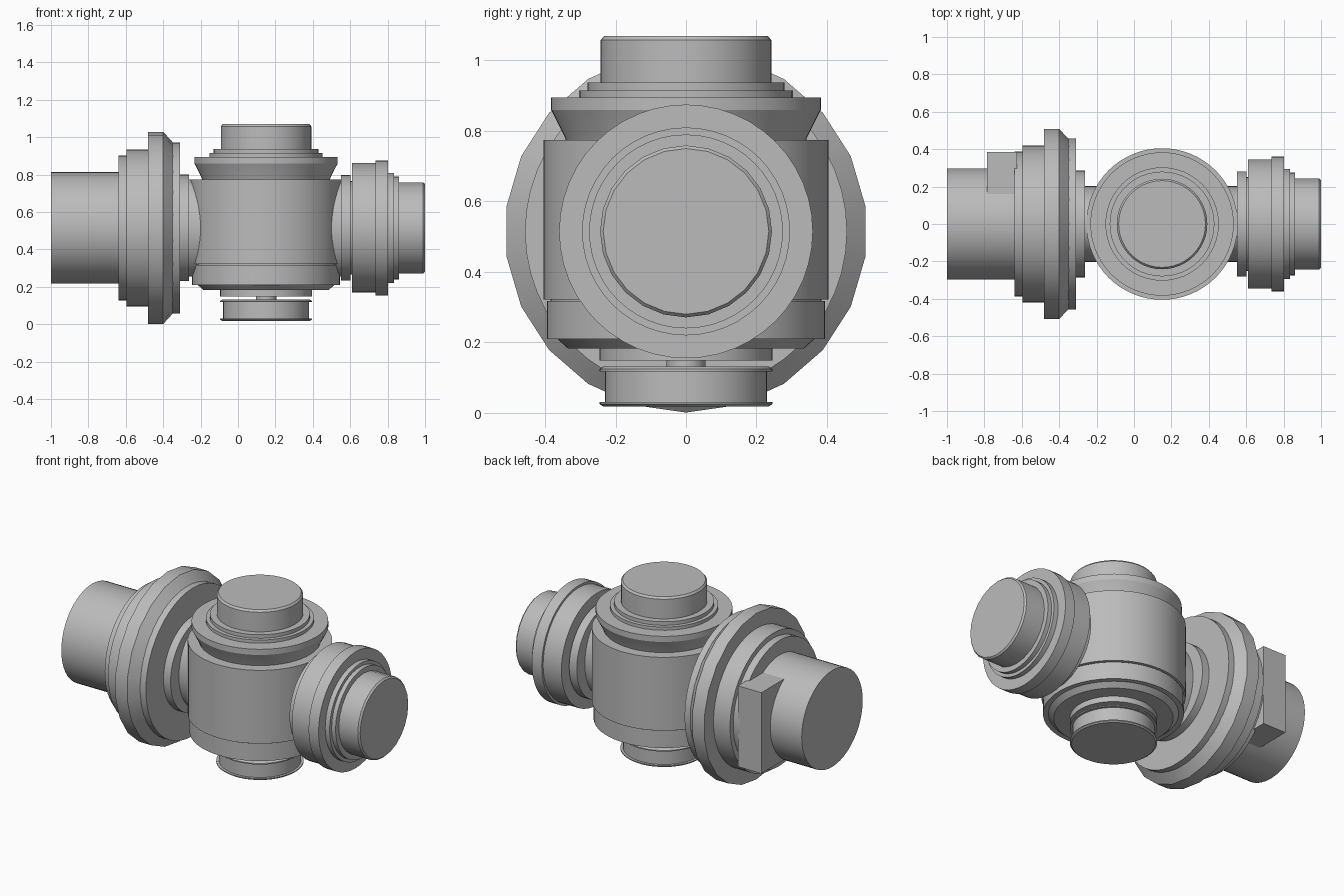
import bpy, bmesh, math
from mathutils import Matrix

if "Cube" in bpy.data.objects:
    bpy.data.objects.remove(bpy.data.objects["Cube"])

AXIS_Z = 0.515   # height of the horizontal axis
HUB_X = 0.15     # position of the vertical axis

metal = bpy.data.materials.new("grey_metal")
metal.diffuse_color = (0.5, 0.5, 0.5, 1)
metal.use_nodes = True
metal.node_tree.nodes["Principled BSDF"].inputs["Base Color"].default_value = metal.diffuse_color


def finish(name, bm):
    bmesh.ops.recalc_face_normals(bm, faces=bm.faces)
    mesh = bpy.data.meshes.new(name)
    bm.to_mesh(mesh)
    bm.free()
    mesh.materials.append(metal)
    ob = bpy.data.objects.new(name, mesh)
    bpy.context.collection.objects.link(ob)
    bpy.ops.object.select_all(action='DESELECT')
    ob.select_set(True)
    bpy.context.view_layer.objects.active = ob
    bpy.ops.object.shade_smooth_by_angle(angle=math.radians(25))
    return ob


def turned(name, profile, sides=48, along_x=False, squash=1.0):
    """Closed solid turned from (radius, position) points along its axis."""
    bm = bmesh.new()
    rings = []
    for r, t in profile:
        ring = []
        for i in range(sides):
            a = 2 * math.pi * i / sides
            c, s = r * math.cos(a), r * math.sin(a)
            if along_x:
                co = (t, s * squash, AXIS_Z - c)
            else:
                co = (HUB_X + c, s, t)
            ring.append(bm.verts.new(co))
        rings.append(ring)
    for lo, hi in zip(rings, rings[1:]):
        for i in range(sides):
            j = (i + 1) % sides
            bm.faces.new((lo[i], lo[j], hi[j], hi[i]))
    bm.faces.new(rings[0])
    bm.faces.new(rings[-1])
    return finish(name, bm)


# Vertical hub
turned("hub_barrel", [(0.385, 0.31), (0.385, 0.322), (0.405, 0.322),
                      (0.405, 0.775), (0.34, 0.775)], 64)
turned("hub_base", [(0.245, 0.148), (0.245, 0.183), (0.335, 0.183), (0.365, 0.21),
                    (0.395, 0.21), (0.395, 0.317)], 64)
turned("hub_collar", [(0.34, 0.77), (0.345, 0.785), (0.383, 0.86),
                      (0.383, 0.895), (0.3, 0.895)], 64)
turned("hub_step", [(0.303, 0.89), (0.303, 0.915), (0.28, 0.915), (0.28, 0.937)])
turned("top_cap", [(0.242, 0.93), (0.242, 1.058), (0.232, 1.07)])
turned("bottom_neck", [(0.055, 0.12), (0.055, 0.155)], 24)
turned("bottom_knob", [(0.235, 0.018), (0.245, 0.025), (0.245, 0.031), (0.23, 0.031),
                       (0.23, 0.118), (0.245, 0.118), (0.245, 0.125), (0.235, 0.131)])

# Oval tube passing through the hub
turned("cross_tube", [(0.26, -0.29), (0.26, 0.58)], 48, True, 0.78)

# Left assembly
turned("left_motor", [(0.298, -1.0), (0.298, -0.62)], 48, True)
turned("left_flange", [(0.388, -0.64), (0.388, -0.595), (0.42, -0.595),
                       (0.42, -0.47)], 48, True)
turned("left_disc", [(0.514, -0.482), (0.514, -0.4), (0.45, -0.342)], 22, True)
turned("left_inner_ring", [(0.457, -0.35), (0.457, -0.31)], 48, True)
turned("left_tube_collar", [(0.285, -0.32), (0.285, -0.262)], 48, True)

# Block on the rear side of the left motor
bm = bmesh.new()
bmesh.ops.create_cube(bm, size=1, matrix=Matrix.Translation((-0.705, 0.245, AXIS_Z))
                      @ Matrix.Diagonal((0.16, 0.28, 0.5, 1)))
finish("motor_block", bm)

# Right assembly
turned("right_tube_collar", [(0.282, 0.55), (0.282, 0.602), (0.25, 0.602),
                             (0.25, 0.62)], 48, True)
turned("right_disc", [(0.346, 0.61), (0.346, 0.735), (0.36, 0.735),
                      (0.36, 0.803)], 48, True)
turned("right_step", [(0.295, 0.79), (0.295, 0.833), (0.275, 0.833),
                      (0.275, 0.86)], 48, True)
turned("right_cap", [(0.244, 0.85), (0.244, 0.99), (0.235, 1.0)], 24, True)
